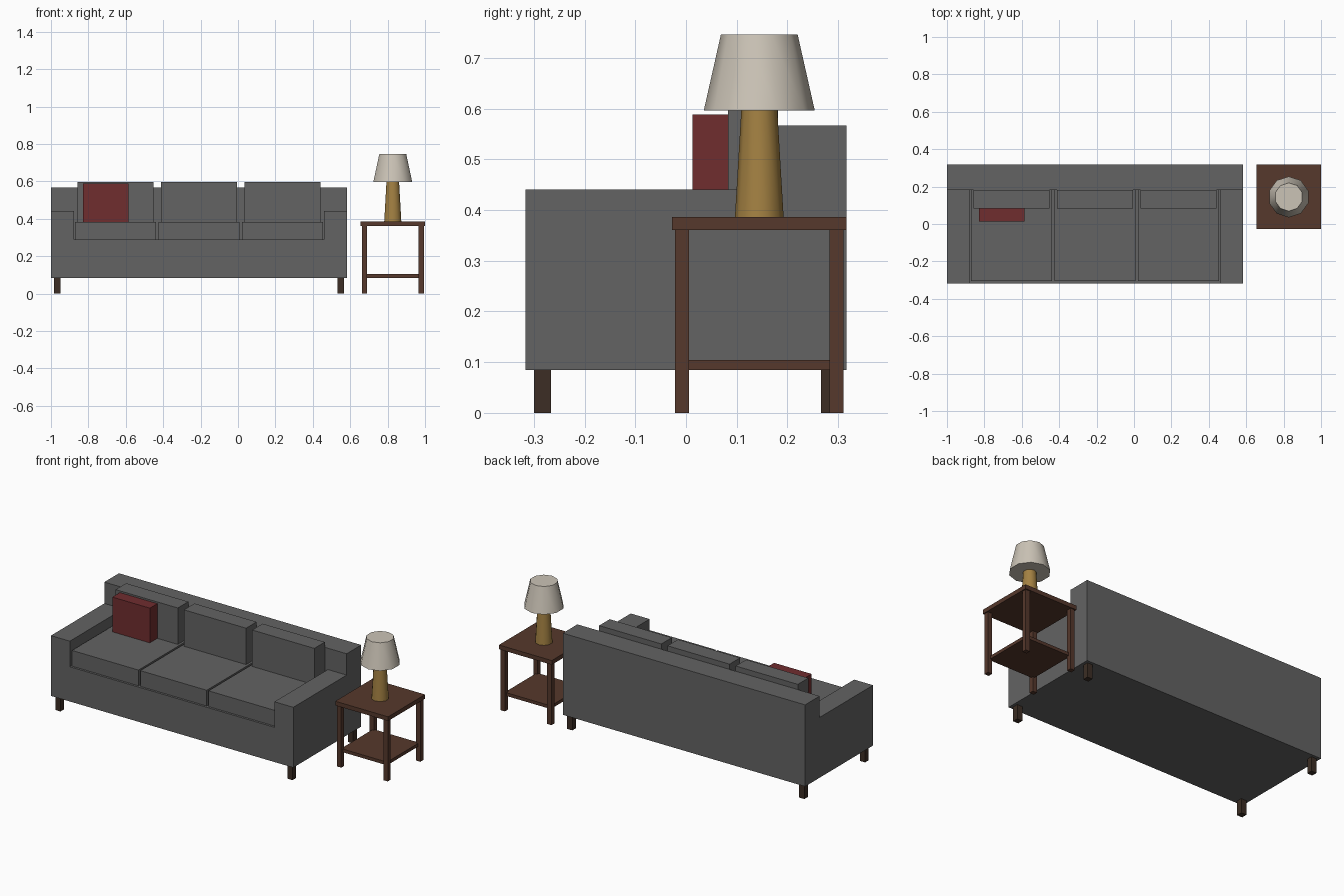
import bpy, bmesh, math
from mathutils import Vector

cube = bpy.data.objects.get("Cube")
if cube:
    bpy.data.objects.remove(cube, do_unlink=True)


def material(name, rgb):
    m = bpy.data.materials.new(name)
    m.use_nodes = True
    m.diffuse_color = (*rgb, 1)
    bsdf = m.node_tree.nodes["Principled BSDF"]
    bsdf.inputs["Base Color"].default_value = (*rgb, 1)
    bsdf.inputs["Roughness"].default_value = 0.8
    return m


GREY = material("grey_fabric", (0.125, 0.125, 0.125))
RED = material("red_fabric", (0.16, 0.026, 0.028))
DARK = material("dark_wood", (0.045, 0.027, 0.018))
WOOD = material("brown_wood", (0.092, 0.04, 0.025))
BRASS = material("brass", (0.37, 0.22, 0.055))
LINEN = material("cream_linen", (0.6, 0.55, 0.47))


def finish(name, bm, mat):
    bmesh.ops.recalc_face_normals(bm, faces=bm.faces[:])
    mesh = bpy.data.meshes.new(name)
    bm.to_mesh(mesh)
    bm.free()
    mesh.materials.append(mat)
    obj = bpy.data.objects.new(name, mesh)
    bpy.context.collection.objects.link(obj)
    return obj


def box(name, xs, ys, zs, mat):
    """Box from its ranges along x, y and z."""
    bm = bmesh.new()
    bmesh.ops.create_cube(bm, size=1)
    for v in bm.verts:
        v.co = Vector([(r[0] + r[1]) / 2 + c * (r[1] - r[0])
                       for c, r in zip(v.co, (xs, ys, zs))])
    finish(name, bm, mat)


def around(c, half):
    return (c - half, c + half)


def legs(name, cx, cy, dx, dy, half, height, mat):
    """Four square legs, mirrored about the centre."""
    for sx, side in ((-1, "right"), (1, "left")):
        for sy, end in ((-1, "front"), (1, "back")):
            box(f"{name}_{end}_{side}", around(cx + sx * dx, half),
                around(cy + sy * dy, half), (0, height), mat)


def tapered(name, x, y, z0, z1, r0, r1, mat, sides=10):
    """Tapered column with smooth sides, flat caps and a corner on the y axis."""
    bm = bmesh.new()
    angles = [math.tau * i / sides for i in range(sides)]
    low, high = [[bm.verts.new((x + r * math.sin(a), y + r * math.cos(a), z))
                  for a in angles] for r, z in ((r0, z0), (r1, z1))]
    bm.faces.new(low)
    bm.faces.new(high)
    for i in range(sides):
        j = (i + 1) % sides
        bm.faces.new((low[i], low[j], high[j], high[i]))
    obj = finish(name, bm, mat)
    bpy.ops.object.select_all(action='DESELECT')
    obj.select_set(True)
    bpy.context.view_layer.objects.active = obj
    bpy.ops.object.shade_smooth_by_angle(angle=math.radians(50))


# Sofa frame: arms and seat base as one extruded profile
CX, HALF, ARM = -0.2085, 0.7915, 0.123
FRONT, BACK, BACKREST = -0.317, 0.317, 0.181
FLOOR, SEAT, ARM_TOP, BACK_TOP = 0.085, 0.29, 0.441, 0.567
inner = HALF - ARM
profile = [(-HALF, FLOOR), (HALF, FLOOR), (HALF, ARM_TOP), (inner, ARM_TOP),
           (inner, SEAT), (-inner, SEAT), (-inner, ARM_TOP), (-HALF, ARM_TOP)]
bm = bmesh.new()
near, far = [[bm.verts.new((CX + x, y, z)) for x, z in profile]
             for y in (FRONT, BACKREST)]
bm.faces.new(near)
bm.faces.new(far)
for i in range(len(profile)):
    bm.faces.new((near[i - 1], near[i], far[i], far[i - 1]))
finish("sofa_frame", bm, GREY)
box("sofa_backrest", around(CX, HALF), (BACKREST, BACK), (FLOOR, BACK_TOP), GREY)

# Seat and back cushions
for i, place in enumerate(("right", "middle", "left")):
    x = CX + (i - 1) * 0.446
    box(f"seat_cushion_{place}", around(x, 0.217), (-0.304, BACKREST), (SEAT, 0.383), GREY)
    box(f"back_cushion_{place}", around(x, 0.203), (0.083, BACKREST), (0.383, 0.598), GREY)
box("throw_pillow", (-0.83, -0.585), (0.013, 0.083), (0.383, 0.588), RED)
legs("sofa_leg", CX, 0, 0.758, 0.283, 0.017, FLOOR, DARK)

# Side table
TX, TY = 0.8275, 0.1445
box("table_top", around(TX, 0.1725), around(TY, 0.1725), (0.361, 0.386), WOOD)
box("table_shelf", around(TX, 0.15), around(TY, 0.15), (0.085, 0.104), WOOD)
legs("table_leg", TX, TY, 0.152, 0.152, 0.0138, 0.361, WOOD)

# Lamp
tapered("lamp_base", TX, TY, 0.386, 0.597, 0.048, 0.0355, BRASS)
tapered("lamp_shade", TX, TY, 0.596, 0.746, 0.1095, 0.0757, LINEN)
